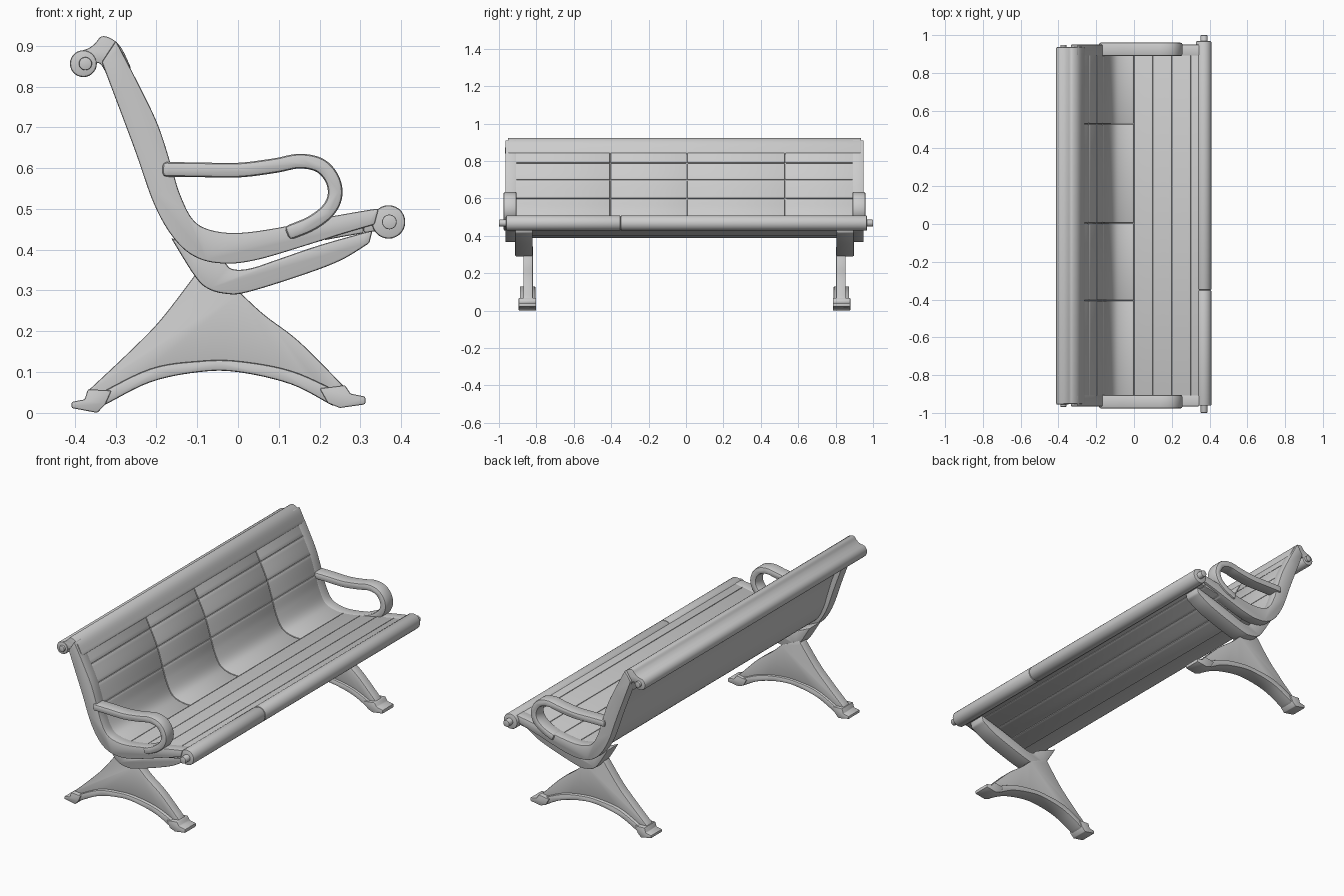
import bpy, bmesh, math
from mathutils import Vector

YC = -0.008  # the bench body sits slightly off centre


def smooth(pts, n=6):
    """Catmull-Rom curve through 2D points (x, z)."""
    p = [Vector(q) for q in pts]
    p = [2 * p[0] - p[1]] + p + [2 * p[-1] - p[-2]]
    out = []
    for i in range(1, len(p) - 2):
        a, b, c, d = p[i - 1:i + 3]
        for k in range(n):
            t = k / n
            out.append(0.5 * (2 * b + (c - a) * t + (2 * a - 5 * b + 4 * c - d) * t * t
                              + (3 * b - a - 3 * c + d) * t ** 3))
    return out + [p[-2]]


def offset(path, d):
    res = []
    for i, q in enumerate(path):
        t = (path[min(i + 1, len(path) - 1)] - path[max(i - 1, 0)]).normalized()
        res.append(q + Vector((t.y, -t.x)) * d)
    return res


def strip(path, d0, d1):
    return offset(path, d0) + offset(path, d1)[::-1]


def finish(name, bm):
    bmesh.ops.recalc_face_normals(bm, faces=bm.faces)
    me = bpy.data.meshes.new(name)
    bm.to_mesh(me)
    bm.free()
    ob = bpy.data.objects.new(name, me)
    bpy.context.collection.objects.link(ob)
    bpy.ops.object.select_all(action='DESELECT')
    ob.select_set(True)
    bpy.context.view_layer.objects.active = ob
    bpy.ops.object.shade_smooth_by_angle(angle=math.radians(35))
    return ob


def prism(name, pts, y0, y1, bevel=0.006, segs=2):
    """Side profile extruded along y with rounded corners."""
    bm = bmesh.new()
    f = bm.faces.new([bm.verts.new((p[0], y0, p[1])) for p in pts])
    r = bmesh.ops.extrude_face_region(bm, geom=[f])
    bmesh.ops.translate(bm, vec=(0, y1 - y0, 0),
                        verts=[v for v in r['geom'] if isinstance(v, bmesh.types.BMVert)])
    bmesh.ops.recalc_face_normals(bm, faces=bm.faces)
    if bevel:
        edges = [e for e in bm.edges if e.calc_face_angle(0) > 0.7]
        bmesh.ops.bevel(bm, geom=edges, offset=bevel, segments=segs, profile=0.5,
                        affect='EDGES', clamp_overlap=True)
    return finish(name, bm)


def rod(name, x, z, r, y0, y1, bevel=0.006):
    pts = [(x + r * math.cos(a * math.pi / 14), z + r * math.sin(a * math.pi / 14)) for a in range(28)]
    return prism(name, pts, y0, y1, bevel)


# Sitting surface line, from the top of the back to the front edge
N = 6
front = smooth([(-0.30, 0.912), (-0.237, 0.79), (-0.195, 0.70), (-0.163, 0.60), (-0.143, 0.535),
                (-0.112, 0.474), (-0.07, 0.448), (0, 0.440), (0.1, 0.453), (0.2, 0.475),
                (0.3, 0.493), (0.345, 0.50)], N)
Y0, Y1 = -0.952, 0.936

# Thin continuous shell, then back panels and seat slats slightly proud of it
prism("seat_shell", strip(front, 0.007, 0.046), Y0 + 0.005, Y1 - 0.005, 0)
seams = [Y0, -0.405, 0.005, 0.53, Y1]
for a, b in ((0, 1), (1, 2), (2, 3), (3, 7)):
    for ya, yb in zip(seams, seams[1:]):
        prism("back_panel", strip(front[a * N:b * N + 1], 0, 0.025), ya + 0.001, yb - 0.001, 0.006)
for a, b in ((7, 8), (8, 9), (9, 10), (10, 11)):
    prism("seat_slat", strip(front[a * N:b * N + 1], 0, 0.053), Y0, Y1, 0.005)

# Curled crown along the top of the back
crown = smooth([(-0.262, 0.845), (-0.285, 0.893), (-0.308, 0.916), (-0.334, 0.923), (-0.351, 0.905),
                (-0.368, 0.893), (-0.39, 0.886)], 4) + smooth(
                [(-0.385, 0.84), (-0.352, 0.855), (-0.333, 0.85), (-0.30, 0.78)], 4)
prism("back_crown", crown, Y0, Y1, 0.004)
rod("back_roll", -0.379, 0.856, 0.033, Y0 - 0.004, Y1)
rod("back_roll_pin", -0.374, 0.856, 0.016, -0.968, Y1 + 0.012, 0.003)

# Front roll in two lengths with a through pin
rod("front_roll", 0.369, 0.468, 0.041, -0.962, -0.350)
rod("front_roll", 0.369, 0.468, 0.041, -0.349, 0.968)
rod("front_roll_pin", 0.371, 0.468, 0.018, -1.0, 1.0, 0.003)

# End frames
rear = smooth([(0.335, 0.462), (0.25, 0.437), (0.175, 0.413), (0.05, 0.376), (-0.03, 0.366),
               (-0.10, 0.380), (-0.155, 0.425), (-0.205, 0.51), (-0.255, 0.65), (-0.334, 0.86)])
frame = offset(front, -0.001) + rear
arm = smooth([(-0.185, 0.597), (-0.1, 0.596), (0, 0.595), (0.09, 0.606), (0.15, 0.617), (0.2, 0.607),
              (0.23, 0.575), (0.238, 0.535), (0.222, 0.498), (0.18, 0.465), (0.12, 0.44)])
# Support bracket under the seat
bracket = smooth([(-0.165, 0.43), (-0.108, 0.338), (-0.075, 0.305), (-0.03, 0.292), (0.02, 0.295),
                  (0.15, 0.335), (0.25, 0.373), (0.322, 0.416)]) + smooth(
                 [(0.33, 0.448), (0.2, 0.411), (0.1, 0.377), (0.03, 0.354), (-0.015, 0.353),
                  (-0.04, 0.375), (-0.10, 0.40)])
# Arched leg: plate outline and flange along the lower arch
arch = smooth([(-0.335, 0.015), (-0.215, 0.075), (-0.095, 0.1), (0, 0.1), (0.13, 0.07), (0.235, 0.016)])
leg = smooth([(0.26, 0.065), (0.15, 0.175), (0.065, 0.24), (0.005, 0.295)]) + smooth(
             [(-0.10, 0.345), (-0.19, 0.228), (-0.266, 0.15), (-0.37, 0.052)]) + offset(arch, -0.004)
flange = smooth([(-0.355, 0.04), (-0.215, 0.108), (-0.095, 0.127), (0, 0.127), (0.13, 0.103),
                 (0.255, 0.048)])[::-1] + arch
back_foot = [(-0.368, 0.058), (-0.376, 0.033), (-0.408, 0.027), (-0.408, 0.012), (-0.345, 0.0),
             (-0.325, 0.021), (-0.31, 0.055)]
front_foot = [(0.262, 0.068), (0.276, 0.047), (0.312, 0.040), (0.312, 0.021), (0.25, 0.012),
              (0.22, 0.024), (0.20, 0.06)]

for s in (-1, 1):
    def side(name, pts, a, b, bevel):
        ya, yb = sorted((s * a + YC, s * b + YC))
        prism(name, pts, ya, yb, bevel)
    side("end_frame", frame, 0.898, 0.958, 0.009)
    side("armrest", arm and strip(arm, -0.018, 0.018), 0.897, 0.968, 0.010)
    side("seat_bracket", bracket, 0.812, 0.906, 0.006)
    side("leg_plate", leg, 0.810, 0.862, 0.005)
    side("leg_flange", flange, 0.797, 0.880, 0.006)
    side("back_foot", back_foot, 0.793, 0.887, 0.004)
    side("front_foot", front_foot, 0.793, 0.887, 0.004)
